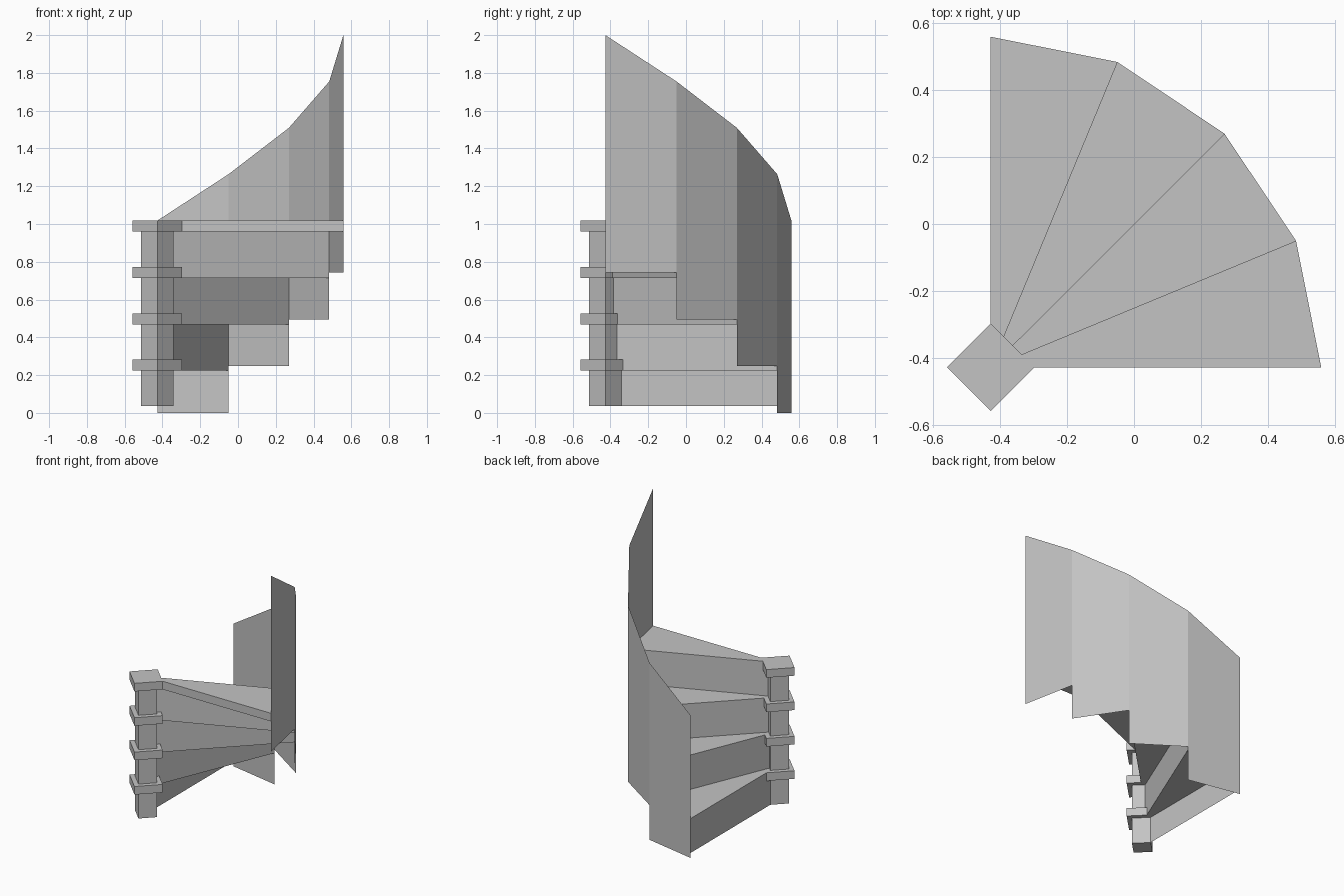
import bpy
import bmesh
from math import sin, cos, radians

if "Cube" in bpy.data.objects:
    bpy.data.objects.remove(bpy.data.objects["Cube"])

STEPS = 4
AXIS = -0.427        # x and y of the newel post
RADIUS = 0.985       # outer reach of the treads
CAP, POST = 0.131, 0.086   # half diagonals of the square sections
BASE, RISE, THICK = 0.036, 0.2455, 0.058

mat = bpy.data.materials.new("grey")
mat.use_nodes = True
grey = (0.55, 0.55, 0.55, 1)
mat.diffuse_color = grey
mat.node_tree.nodes["Principled BSDF"].inputs["Base Color"].default_value = grey


def finish(name, bm):
    mesh = bpy.data.meshes.new(name)
    bm.to_mesh(mesh)
    bm.free()
    mesh.materials.append(mat)
    obj = bpy.data.objects.new(name, mesh)
    bpy.context.collection.objects.link(obj)
    return obj


def prism(name, outline, bottom, top):
    """Closed slab with a flat outline."""
    bm = bmesh.new()
    face = bm.faces.new([bm.verts.new((x, y, bottom)) for x, y in outline])
    new = bmesh.ops.extrude_face_region(bm, geom=[face])["geom"]
    verts = [v for v in new if isinstance(v, bmesh.types.BMVert)]
    bmesh.ops.translate(bm, verts=verts, vec=(0, 0, top - bottom))
    bmesh.ops.recalc_face_normals(bm, faces=bm.faces)
    return finish(name, bm)


def sheet(name, a, b, bottom, top_a, top_b):
    """Upright thin panel between two plan points."""
    bm = bmesh.new()
    corners = [(*a, bottom), (*b, bottom), (*b, top_b), (*a, top_a)]
    bm.faces.new([bm.verts.new(c) for c in corners])
    return finish(name, bm)


def polar(radius, i):
    angle = radians(90 - i * 90 / STEPS)
    return AXIS + radius * cos(angle), AXIS + radius * sin(angle)


def on_face(half, i):
    """Point where a step edge meets the inner side of a diamond section."""
    angle = radians(90 - i * 90 / STEPS)
    return polar(half / (cos(angle) + sin(angle)), i)


def diamond(half):
    return [(AXIS + half, AXIS), (AXIS, AXIS + half),
            (AXIS - half, AXIS), (AXIS, AXIS - half)]


for i in range(STEPS):
    low = BASE + i * RISE
    top = low + RISE
    under = top - THICK
    n = str(i + 1)
    # Newel post section and its square cap
    prism("newel_post_" + n, diamond(POST), low, under)
    prism("newel_cap_" + n, diamond(CAP), under, top)
    # Wedge tread and the riser below its lower edge
    prism("tread_" + n, [on_face(CAP, i), polar(RADIUS, i),
                         polar(RADIUS, i + 1), on_face(CAP, i + 1)], under, top)
    sheet("riser_" + n, on_face(POST, i), polar(RADIUS, i), low, under, under)
    # Outer wall panel with sloping top
    rail = 2 - STEPS * RISE + i * RISE
    sheet("wall_panel_" + n, polar(RADIUS, i + 1), polar(RADIUS, i),
          i * 0.2475, rail + RISE, rail)
